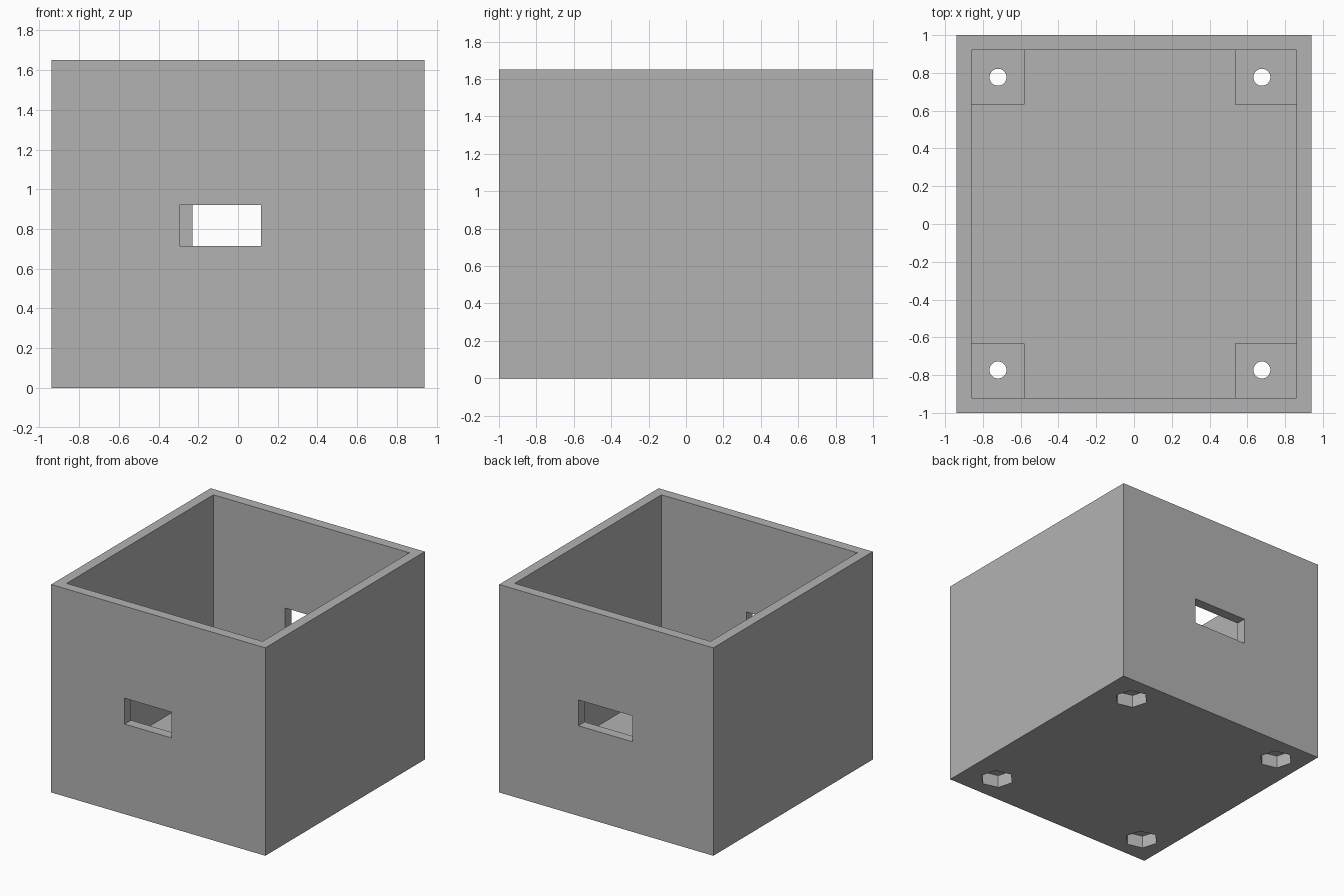
import bpy
from math import radians

if "Cube" in bpy.data.objects:
    bpy.data.objects.remove(bpy.data.objects["Cube"])

HEIGHT, FLOOR, POST_TOP = 1.65, 0.12, 0.45
WINDOW_BOTTOM, WINDOW_TOP = 0.715, 0.92

grey = bpy.data.materials.new("plain grey")
grey.use_nodes = True
colour = (0.45, 0.45, 0.45, 1)
grey.diffuse_color = colour
grey.node_tree.nodes["Principled BSDF"].inputs["Base Color"].default_value = colour


def block(name, low, high):
    """Box between two opposite corners."""
    centre = [(a + b) / 2 for a, b in zip(low, high)]
    bpy.ops.mesh.primitive_cube_add(size=1, location=centre)
    ob = bpy.context.object
    ob.name = name
    ob.scale = [b - a for a, b in zip(low, high)]
    bpy.ops.object.transform_apply(location=True, rotation=True, scale=True)
    return ob


def prism(name, sides, radius, x, y, bottom, top, turn=0):
    """Upright prism standing between two heights."""
    bpy.ops.mesh.primitive_cylinder_add(
        vertices=sides, radius=radius, depth=top - bottom,
        location=(x, y, (bottom + top) / 2), rotation=(0, 0, radians(turn)))
    bpy.context.object.name = name
    return bpy.context.object


def combine(target, tool, operation):
    """Apply a boolean and discard the tool."""
    mod = target.modifiers.new(tool.name, 'BOOLEAN')
    mod.operation, mod.solver, mod.object = operation, 'EXACT', tool
    bpy.context.view_layer.objects.active = target
    bpy.ops.object.modifier_apply(modifier=mod.name)
    bpy.data.objects.remove(tool)


# Open box with an even wall
case = block("open_case", (-0.94, -1, 0), (0.94, 1, HEIGHT))
combine(case, block("cavity", (-0.86, -0.92, FLOOR), (0.86, 0.92, HEIGHT + 1)), 'DIFFERENCE')

# Port windows in the front and back walls
for name, left, right, y in (("front_window", -0.295, 0.115, -1),
                             ("back_window", -0.23, 0.245, 1)):
    cutter = block(name, (left, y - 0.15, WINDOW_BOTTOM), (right, y + 0.15, WINDOW_TOP))
    combine(case, cutter, 'DIFFERENCE')

# Corner posts, sunk slightly into the walls and floor
for inner_x, wall_x in ((-0.58, -0.9), (0.535, 0.9)):
    for side in (-1, 1):
        x, y = sorted((inner_x, wall_x)), sorted((side * 0.633, side * 0.96))
        post = block("corner_post", (x[0], y[0], FLOOR / 2), (x[1], y[1], POST_TOP))
        combine(case, post, 'UNION')

# Screw holes through the posts, with hexagonal nut pockets underneath
for x in (-0.72, 0.677):
    for y in (-0.773, 0.777):
        combine(case, prism("screw_hole", 32, 0.045, x, y, -0.1, 1), 'DIFFERENCE')
        combine(case, prism("nut_pocket", 6, 0.124, x, y, -0.1, 0.1, 16), 'DIFFERENCE')

case.data.materials.clear()
case.data.materials.append(grey)
for face in case.data.polygons:
    face.material_index = 0
    face.use_smooth = False
